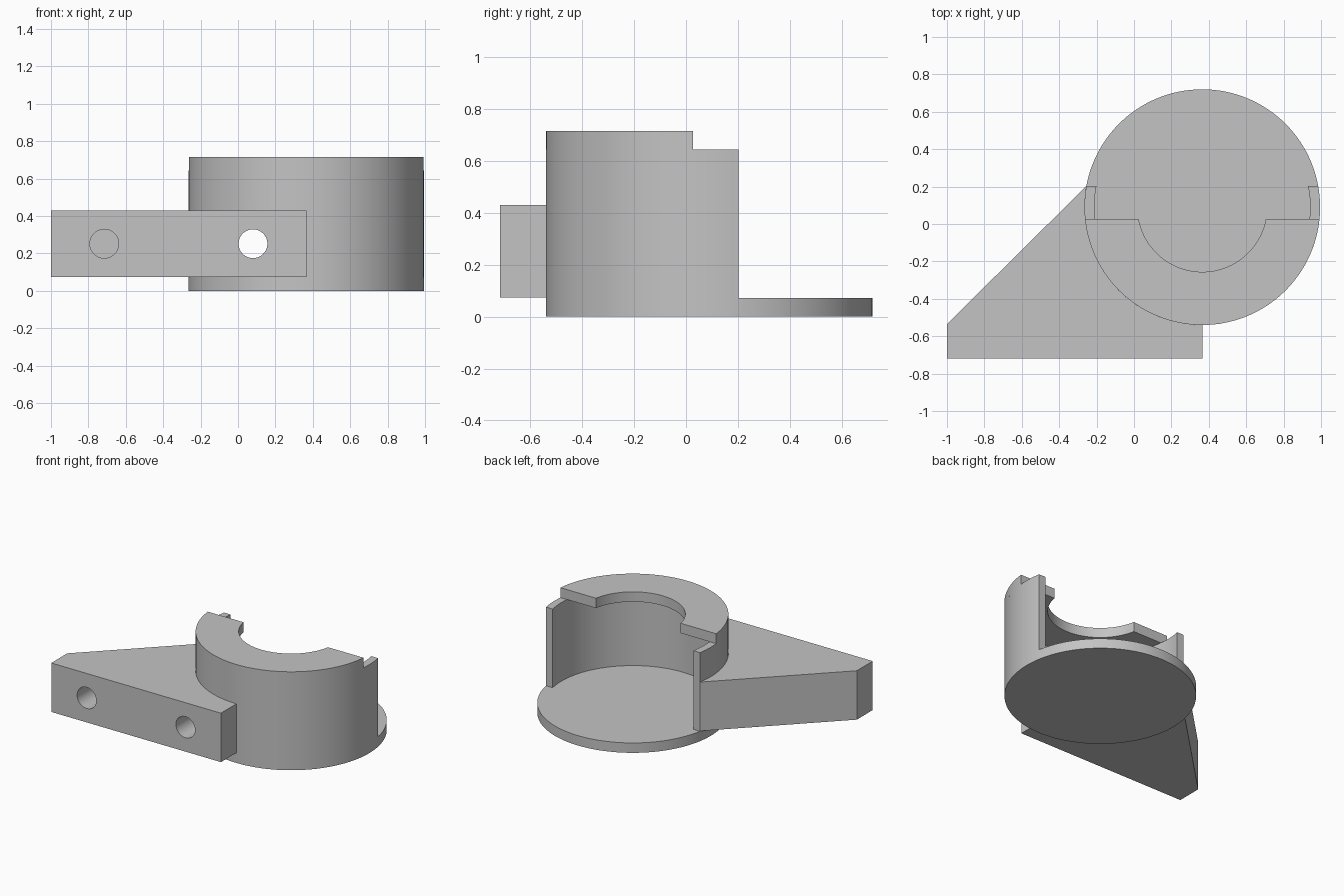
import bpy
import bmesh
from math import sin, cos, asin, pi, radians
from mathutils import Matrix

CX, CY = 0.365, 0.09           # axis of the round cup
R_OUT, R_IN, R_TOP = 0.63, 0.577, 0.346
Z_FLOOR, Z_RIM, Z_TOP = 0.072, 0.644, 0.716
Y_WALL, Y_LID = 0.203, 0.027   # where the wall and the lid are cut off

cube = bpy.data.objects.get("Cube")
if cube:
    bpy.data.objects.remove(cube, do_unlink=True)

grey = bpy.data.materials.new("plain grey")
grey.use_nodes = True
colour = (0.55, 0.55, 0.55, 1)
grey.diffuse_color = colour
grey.node_tree.nodes["Principled BSDF"].inputs["Base Color"].default_value = colour


def arc(radius, start, end, steps=72):
    """Points on a circle about the cup axis."""
    angles = [start + (end - start) * i / steps for i in range(steps + 1)]
    return [(CX + radius * cos(a), CY + radius * sin(a)) for a in angles]


def front_arc(radius, y_cut):
    """Arc round the front, from the left cut to the right cut at y_cut."""
    a = asin((y_cut - CY) / radius)
    return arc(radius, a, -pi - a)


def add_object(name, bm):
    bmesh.ops.recalc_face_normals(bm, faces=bm.faces)
    mesh = bpy.data.meshes.new(name)
    bm.to_mesh(mesh)
    bm.free()
    mesh.materials.append(grey)
    obj = bpy.data.objects.new(name, mesh)
    bpy.context.collection.objects.link(obj)
    return obj


def prism(name, outline, z0, z1):
    """Extrude a plan outline from z0 up to z1."""
    bm = bmesh.new()
    face = bm.faces.new([bm.verts.new((x, y, z0)) for x, y in outline])
    top = bmesh.ops.extrude_face_region(bm, geom=[face])["geom"]
    verts = [v for v in top if isinstance(v, bmesh.types.BMVert)]
    bmesh.ops.translate(bm, verts=verts, vec=(0, 0, z1 - z0))
    return add_object(name, bm)


def activate(obj):
    bpy.ops.object.select_all(action='DESELECT')
    obj.select_set(True)
    bpy.context.view_layer.objects.active = obj


def cut(obj, cutter):
    mod = obj.modifiers.new("hole", 'BOOLEAN')
    mod.operation = 'DIFFERENCE'
    mod.solver = 'EXACT'
    mod.object = cutter
    activate(obj)
    bpy.ops.object.modifier_apply(modifier=mod.name)


# Round floor and the C-shaped wall standing on it
floor = prism("floor_disc", arc(R_OUT, 0, 2 * pi, 128)[:-1], 0, Z_FLOOR)
wall = prism("cup_wall", front_arc(R_OUT, Y_WALL) + front_arc(R_IN, Y_WALL)[::-1],
             Z_FLOOR, Z_RIM)

# Half-ring lid on the wall
lid = prism("top_lid", front_arc(R_OUT, Y_LID) + front_arc(R_TOP, Y_LID)[::-1],
            Z_RIM, Z_TOP)

# Triangular mounting bracket, fitted against the wall
wall_end = -pi - asin((Y_WALL - CY) / R_OUT)
bracket = prism("mounting_bracket",
                [(-1, -0.535), (-1, -0.718), (CX, -0.718)]
                + arc(R_OUT, -pi / 2, wall_end), 0.074, 0.43)

# Screw holes from the front: one blind, one through into the cup
Y_START, Y_END = -0.8, -0.348
for x, targets in ((-0.715, [bracket]), (0.08, [bracket, wall])):
    bm = bmesh.new()
    place = Matrix.Translation((x, (Y_START + Y_END) / 2, 0.252))
    bmesh.ops.create_cone(bm, cap_ends=True, segments=48, radius1=0.077,
                          radius2=0.077, depth=Y_END - Y_START,
                          matrix=place @ Matrix.Rotation(pi / 2, 4, 'X'))
    cutter = add_object("hole_cutter", bm)
    cutter.hide_render = True
    for target in targets:
        cut(target, cutter)
    bpy.data.objects.remove(cutter, do_unlink=True)

for obj in (floor, wall, lid, bracket):
    activate(obj)
    bpy.ops.object.shade_smooth_by_angle(angle=radians(30))
